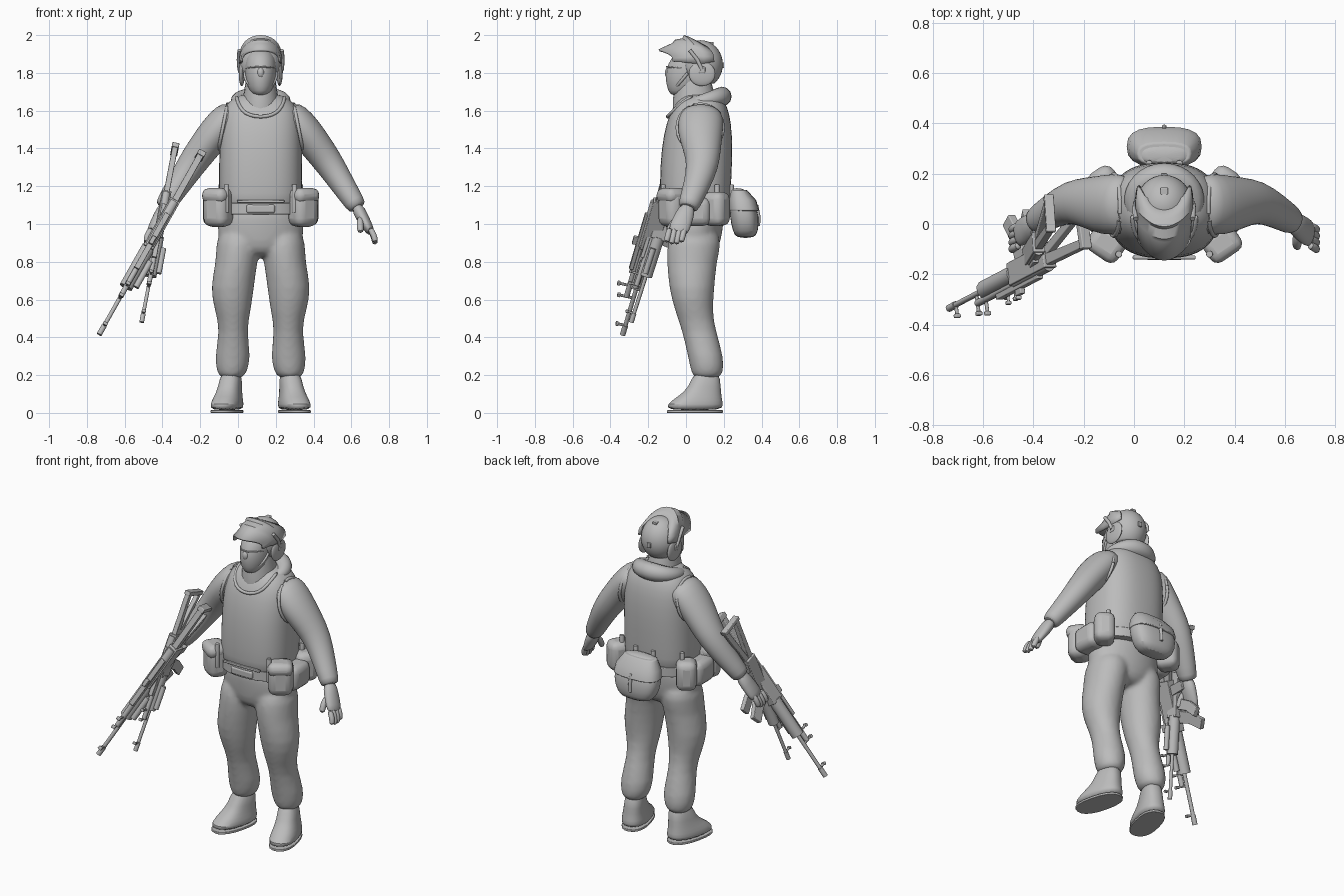
import bpy, bmesh, math
from mathutils import Matrix, Vector

if "Cube" in bpy.data.objects:
    bpy.data.objects.remove(bpy.data.objects["Cube"])

GREY = (0.5, 0.5, 0.5, 1)
grey = bpy.data.materials.new("matte_grey")
grey.use_nodes = True
grey.diffuse_color = GREY
bsdf = grey.node_tree.nodes["Principled BSDF"]
bsdf.inputs["Base Color"].default_value = GREY
bsdf.inputs["Roughness"].default_value = 0.8
MID = 0.12                      # body centre line
SIDES = (("left", 1), ("right", -1))


def finish(name, bm, matrix=None, bevel=0, subdivide=0, thickness=0, angle=40):
    """Turn a bmesh into a shaded object with the usual modifiers."""
    bmesh.ops.recalc_face_normals(bm, faces=bm.faces)
    mesh = bpy.data.meshes.new(name)
    bm.to_mesh(mesh)
    bm.free()
    if matrix:
        mesh.transform(matrix)
    mesh.materials.append(grey)
    mesh.shade_smooth()
    mesh.set_sharp_from_angle(angle=math.radians(angle))
    obj = bpy.data.objects.new(name, mesh)
    bpy.context.scene.collection.objects.link(obj)
    if thickness:
        modifier = obj.modifiers.new("thickness", 'SOLIDIFY')
        modifier.thickness = thickness
    if bevel:
        modifier = obj.modifiers.new("bevel", 'BEVEL')
        modifier.width, modifier.segments = bevel, 3
    if subdivide:
        modifier = obj.modifiers.new("subdivide", 'SUBSURF')
        modifier.levels = modifier.render_levels = subdivide
    return obj


def fuse(name, parts, voxel, smoothing):
    """Merge overlapping parts into one continuous soft surface."""
    bm = bmesh.new()
    for part in parts:
        bm.from_mesh(part.data)
        bpy.data.objects.remove(part)
    obj = finish(name, bm, subdivide=1)
    remesh = obj.modifiers.new("fuse", 'REMESH')
    remesh.mode, remesh.voxel_size, remesh.use_smooth_shade = 'VOXEL', voxel, True
    obj.modifiers.new("soften", 'SMOOTH').iterations = smoothing


def loft(name, sections, level=False, power=2, count=20, **options):
    """Skin elliptical rings (x, y, z, rx, ry), level or square to the path."""
    bm = bmesh.new()
    centres = [Vector(s[:3]) for s in sections]
    rings = []
    for i, (centre, section) in enumerate(zip(centres, sections)):
        across, depth = Vector((1, 0, 0)), Vector((0, 1, 0))
        if not level:
            along = (centres[min(i + 1, len(centres) - 1)] - centres[max(i - 1, 0)]).normalized()
            if abs(along.y) > 0.9:
                depth = Vector((0, 0, 1))
            across = depth.cross(along).normalized()
            depth = along.cross(across)
        ring = []
        for k in range(count):
            c, s = math.cos(math.tau * k / count), math.sin(math.tau * k / count)
            c = math.copysign(abs(c) ** (2 / power), c)
            s = math.copysign(abs(s) ** (2 / power), s)
            ring.append(bm.verts.new(centre + across * c * section[3] + depth * s * section[4]))
        rings.append(ring)
    for low, high in zip(rings, rings[1:]):
        for k in range(count):
            n = (k + 1) % count
            bm.faces.new((low[k], low[n], high[n], high[k]))
    bm.faces.new(rings[0])
    bm.faces.new(rings[-1])
    return finish(name, bm, **options)


def tube(name, points, radius, **options):
    return loft(name, [(*p, radius, radius) for p in points], count=10, **options)


def box(name, centre, size, matrix=None, yaw=0, bevel=0.004):
    bm = bmesh.new()
    place = Matrix.Translation(centre) @ Matrix.Rotation(yaw, 4, 'Z') @ Matrix.Diagonal((*size, 1))
    bmesh.ops.create_cube(bm, size=1, matrix=place)
    finish(name, bm, matrix, bevel)


def prism(name, outline, width, matrix):
    """Side outline in x and z, extruded sideways."""
    bm = bmesh.new()
    face = bm.faces.new([bm.verts.new((x, -width / 2, z)) for x, z in outline])
    new = bmesh.ops.extrude_face_region(bm, geom=[face])["geom"]
    bmesh.ops.translate(bm, vec=(0, width, 0), verts=[v for v in new if isinstance(v, bmesh.types.BMVert)])
    finish(name, bm, matrix, bevel=0.004)


def ball(name, centre, radii, cuts=(), **options):
    """Ellipsoid, trimmed by planes given as (point, outward normal)."""
    bm = bmesh.new()
    place = Matrix.Translation(centre) @ Matrix.Diagonal((*radii, 1))
    bmesh.ops.create_uvsphere(bm, u_segments=32, v_segments=20, radius=1, matrix=place)
    for point, normal in cuts:
        geom = bm.verts[:] + bm.edges[:] + bm.faces[:]
        bmesh.ops.bisect_plane(bm, geom=geom, plane_co=point, plane_no=normal, clear_outer=True)
    finish(name, bm, **options)


# Trunk: armoured vest and belt
loft("vest", [(MID, .05, 1.08, .205, .17), (MID, .05, 1.1, .22, .185), (MID, .05, 1.22, .222, .19),
              (MID, .058, 1.4, .22, .19), (MID, .068, 1.54, .217, .172), (MID, .075, 1.62, .195, .145),
              (MID, .08, 1.67, .145, .11), (MID, .08, 1.69, .09, .08)], level=True, power=2.5, count=28, subdivide=1)
loft("belt", [(MID, .05, z, .22, .187) for z in (1.05, 1.055, 1.105, 1.11)],
     level=True, power=2.4, count=32, bevel=0.004)
box("belt_buckle", (MID, -.13, 1.08), (.15, .025, .045), bevel=0.01)
box("vest_hem_strap", (MID, -.133, 1.12), (.25, .015, .015))
rim = [(-.128, .04, 1.68), (-.122, -.02, 1.645), (-.1, -.065, 1.6), (-.06, -.09, 1.575), (0, -.1, 1.565)]
rim += [(-x, y, z) for x, y, z in reversed(rim[:-1])]
tube("vest_neck_rim", [(MID + x, y, z) for x, y, z in rim], 0.01, subdivide=1)

# Rolled hood around the neck, thickest behind
bm = bmesh.new()
for i in range(32):
    a = math.tau * i / 32
    thick = 0.036 + 0.016 * math.sin(a)
    for j in range(12):
        b = math.tau * j / 12
        reach = 0.11 + thick * math.cos(b)
        bm.verts.new((MID + reach * 1.08 * math.cos(a), .08 + reach * math.sin(a),
                      1.65 + .025 * math.sin(a) + thick * math.sin(b)))
bm.verts.ensure_lookup_table()
for i in range(32):
    for j in range(12):
        corners = ((i, j), (i + 1, j), (i + 1, j + 1), (i, j + 1))
        bm.faces.new([bm.verts[p % 32 * 12 + q % 12] for p, q in corners])
finish("hood_collar", bm)

# Head, mask and helmet
loft("neck", [(MID, .05, 1.58, .105, .12), (MID, .045, 1.66, .095, .115), (MID, .04, 1.78, .075, .085)], level=True)
loft("masked_head", [(MID, -.035, 1.68, .03, .04), (MID, -.015, 1.7, .06, .08), (MID, .01, 1.76, .083, .12),
                     (MID, .02, 1.82, .085, .128), (MID, .03, 1.88, .082, .11), (MID, .04, 1.93, .05, .07)],
     level=True, subdivide=1)
ball("nose", (MID, -.09, 1.8), (.02, .022, .03))
tube("mask_edge", [(MID + .079 * math.sin(a), .02 - .123 * math.cos(a), 1.82 + .012 * math.cos(a))
                   for a in [k * .2 for k in range(-6, 7)]], 0.004)
tube("chin_strap", [(MID + .085 * math.sin(a), .01 - .075 * math.cos(a), 1.8 - .09 * math.cos(a))
                    for a in [k * .26 for k in range(-6, 7)]], 0.008)
ball("helmet_shell", (MID, .078, 1.845), (.112, .117, .128), thickness=0.012,
     cuts=[((MID, .08, 1.745), (0, 0, -1)), ((MID, -.01, 1.83), (0, -.93, -.36))])
box("helmet_back_knob", (MID, .192, 1.84), (.025, .02, .03))
box("helmet_top_clip", (MID, .13, 1.957), (.03, .03, .015))
bm = bmesh.new()
rows = []
for y, top, bottom, half in ((.075, 1.96, 1.86, .108), (.02, 1.99, 1.85, .115), (-.01, 2, 1.85, .116),
                             (-.02, 1.983, 1.85, .113), (-.06, 1.975, 1.852, .113), (-.072, 1.958, 1.855, .109),
                             (-.145, 1.925, 1.86, .106)):
    row = []
    for k in range(21):
        c, s = math.cos(math.pi * k / 20), math.sin(math.pi * k / 20)
        row.append(bm.verts.new((MID + half * c, y + .075 * c * c, bottom + (top - bottom) * s ** .7)))
    rows.append(row)
for back, front in zip(rows, rows[1:]):
    for k in range(20):
        bm.faces.new((back[k], back[k + 1], front[k + 1], front[k]))
finish("raised_visor", bm, thickness=0.012)

trousers = [loft("seat", [(MID, .04, .82, .1, .09), (MID, .04, .87, .2, .135), (MID, .045, .95, .237, .15),
                          (MID, .045, 1.03, .227, .157), (MID, .05, 1.12, .2, .16)], level=True)]

for side, s in SIDES:
    def at(x, y, z, *radii):
        return (MID + s * x, y, z, *radii)

    # Helmet ear cover and visor arm
    ball(side + "_ear_cover", at(.1, .085, 1.795), (.016, .07, .065))
    box(side + "_visor_pivot", at(.112, .085, 1.815), (.014, .035, .035), bevel=0.006)
    tube(side + "_visor_arm", [at(.113, .085, 1.815), at(.117, .06, 1.87), at(.113, .02, 1.92)], 0.01)

    # Sleeve, glove, fingers and thumb
    loft(side + "_sleeve", [at(.13, .08, 1.595, .07, .1), at(.175, .08, 1.56, .09, .122), at(.235, .075, 1.49, .092, .122),
                            at(.305, .085, 1.4, .085, .102), at(.37, .09, 1.31, .077, .086),
                            at(.44, .055, 1.2, .064, .07), at(.505, .015, 1.1, .054, .058),
                            at(.515, .01, 1.085, .045, .048)], subdivide=1)
    tube(side + "_armhole_rim", [at(.2 - .025 * math.sin(a), .075 + .122 * math.cos(a), 1.51 + .125 * math.sin(a))
                                 for a in [k * math.tau / 24 for k in range(25)]], 0.009)
    loft(side + "_palm", [at(.505, .015, 1.1, .034, .04), at(.535, -.01, 1.04, .034, .052),
                          at(.57, -.035, .98, .028, .056), at(.585, -.045, .95, .02, .048)], subdivide=1)
    for n, finger in enumerate(("index", "middle", "ring", "little")):
        y = -.085 + n * .026
        reach = .01 * (n in (1, 2))
        tube(f"{side}_{finger}_finger", [at(.575, y, .98), at(.602, y - .01, .94 - reach),
                                         at(.607, y - .02, .9 - reach)], 0.017, subdivide=1)
    tube(side + "_thumb", [at(.53, -.035, 1.04), at(.525, -.075, 1), at(.53, -.095, .95)], 0.019, subdivide=1)

    # Trouser leg with a baggy knee and gathered ankle
    trousers.append(loft(side + "_leg", [
        at(.11, .045, .98, .1, .12), at(.12, .045, .9, .12, .147), at(.126, .03, .8, .11, .133),
        at(.153, .03, .66, .118, .122), at(.147, .04, .54, .096, .1), at(.145, .068, .44, .071, .09),
        at(.148, .107, .29, .099, .096), at(.152, .112, .215, .08, .086), at(.155, .112, .18, .06, .07)], level=True))

    # Boot turned slightly outward, with a thin sole
    pivot = Matrix.Translation(at(.165, .1, 0))
    turn = pivot @ Matrix.Rotation(s * .25, 4, 'Z') @ pivot.inverted()
    loft(side + "_boot", [at(.165, .045, .012, .078, .152), at(.165, .045, .045, .08, .154), at(.165, .07, .085, .07, .12),
                          at(.162, .1, .13, .06, .086), at(.157, .113, .23, .054, .068)],
         level=True, power=2.4, matrix=turn, subdivide=1)
    loft(side + "_boot_sole", [at(.165, .045, z, .077, .152) for z in (0, .014)],
         level=True, power=2.4, matrix=turn, bevel=0.003)

    # Belt pouches with flaps and hanger loops
    box(side + "_front_pouch", at(.225, -.07, 1.085), (.145, .125, .2), yaw=s * .6, bevel=0.045)
    box(side + "_front_pouch_flap", at(.228, -.076, 1.15), (.146, .125, .08), yaw=s * .6, bevel=0.035)
    box(side + "_hip_pouch", at(.245, .045, 1.065), (.12, .17, .15), bevel=0.04)
    box(side + "_rear_pouch", at(.235, .16, 1.08), (.12, .13, .18), yaw=-s * .6, bevel=0.04)
    for n, (x, y) in enumerate(((.18, -.12), (.21, .165), (.06, .24))):
        tube(f"{side}_hanger_{n + 1}", [at(x, y, 1.06), at(x, y, 1.21)], 0.014, bevel=0.004)

fuse("trousers", trousers, voxel=0.012, smoothing=8)

# Sagging rear pack with a flap and strap
loft("rear_pack", [(MID, .315, .925, .08, .045), (MID, .315, .955, .125, .068), (MID, .31, 1.04, .152, .079),
                   (MID, .295, 1.12, .14, .068), (MID, .275, 1.175, .11, .042), (MID, .27, 1.19, .07, .025)],
     level=True, power=2.7, subdivide=1)
loft("rear_pack_flap", [(MID, .308, 1.07, .15, .08), (MID, .298, 1.125, .14, .074), (MID, .278, 1.18, .105, .045)],
     level=True, power=2.7, bevel=0.006)
tube("rear_pack_strap", [(MID, .383, .99), (MID, .385, 1.04), (MID, .373, 1.1)], 0.01)


def rifle(name, butt, muzzle):
    """Rifle along local x with its top along local z."""
    butt, muzzle = Vector(butt), Vector(muzzle)
    along = (muzzle - butt).normalized()
    across = Vector((0, -1, 0)).cross(along).normalized()
    up = along.cross(across)
    frame = Matrix((along, across, up)).transposed().to_4x4()
    m = Matrix.Translation(butt) @ frame @ Matrix.Scale((muzzle - butt).length, 4)

    def rod(part, start, end, height, radius, side=0):
        tube(f"{name}_{part}", [(start, side, height), (end, side, height)], radius, matrix=m)

    prism(name + "_butt_plate", [(0, .04), (.025, .04), (.03, -.11), (.005, -.115)], .038, m)
    prism(name + "_stock_top", [(.01, .035), (.28, .03), (.28, -.01), (.01, .005)], .03, m)
    prism(name + "_stock_brace", [(.02, -.08), (.02, -.11), (.28, -.035), (.28, 0)], .026, m)
    prism(name + "_grip", [(.3, -.03), (.35, -.03), (.325, -.12), (.28, -.115)], .03, m)
    prism(name + "_magazine", [(.42, -.03), (.485, -.03), (.5, -.11), (.54, -.18), (.49, -.205), (.445, -.13)], .028, m)
    box(name + "_receiver", (.4, 0, 0), (.26, .05, .08), m)
    box(name + "_rail", (.5, 0, .05), (.3, .026, .02), m)
    rod("cover", .28, .52, .03, .022)
    rod("handguard", .52, .74, 0, .033)
    rod("gas_tube", .5, .8, .033, .013)
    rod("barrel", .5, 1, 0, .01)
    rod("muzzle_brake", .95, 1, 0, .013)
    rod("side_lamp", .58, .72, .01, .015, side=.04)
    box(name + "_rear_sight", (.5, 0, .065), (.04, .02, .03), m)
    for n, (x, height) in enumerate(((.74, .085), (.8, .07), (.95, .04))):
        box(f"{name}_sight_post_{n + 1}", (x, 0, height / 2), (.012, .011, height), m)
        box(f"{name}_sight_head_{n + 1}", (x, 0, height), (.016, .022, .014), m)


rifle("long_rifle", (-.19, -.05, 1.38), (-.735, -.335, .415))
rifle("short_rifle", (-.33, .01, 1.42), (-.51, -.29, .48))
